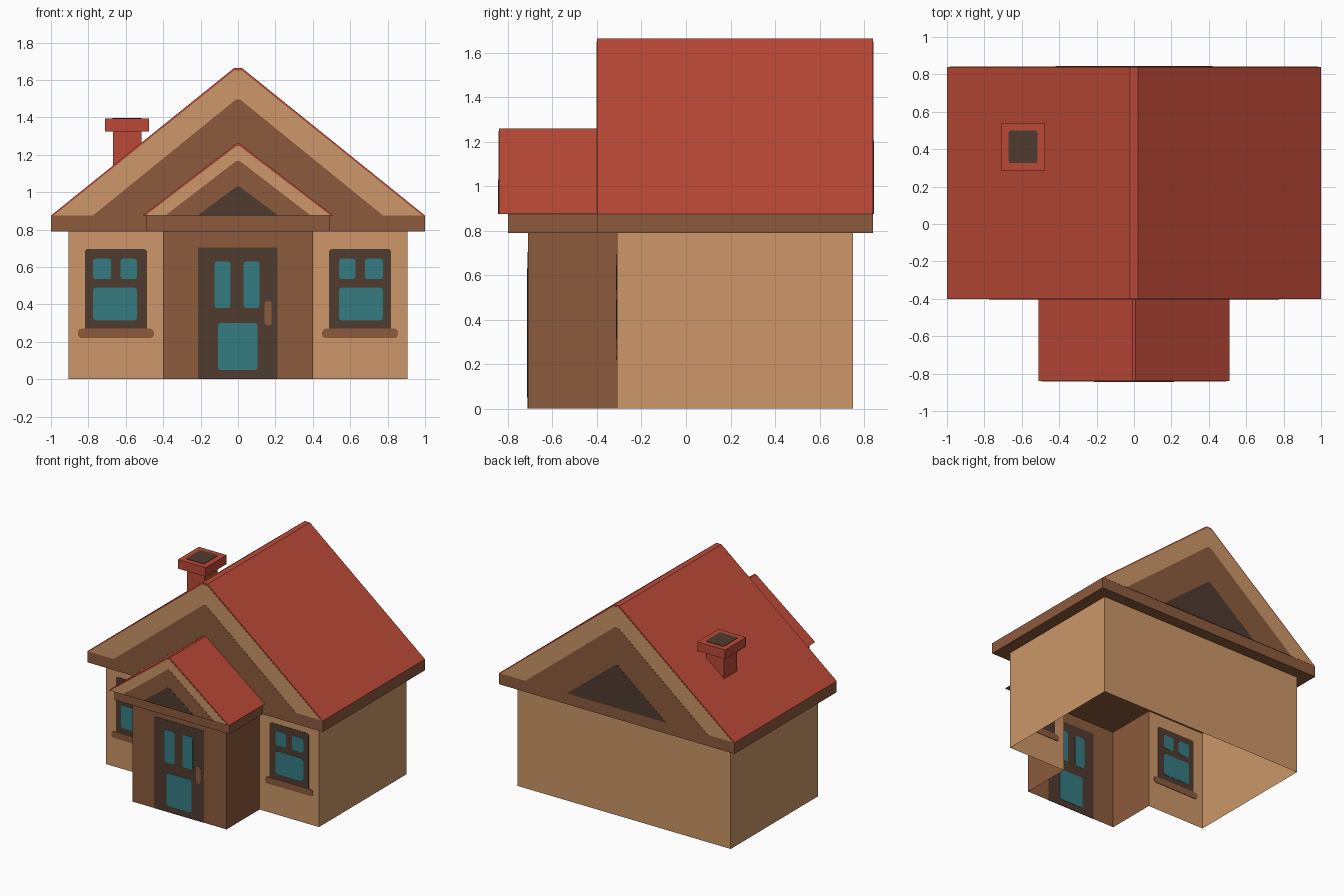
import bpy, bmesh, math

if "Cube" in bpy.data.objects:
    bpy.data.objects.remove(bpy.data.objects["Cube"])


def material(name, r, g, b):
    m = bpy.data.materials.new(name)
    lin = lambda c: ((c / 255 + 0.055) / 1.055) ** 2.4
    m.diffuse_color = (lin(r), lin(g), lin(b), 1)
    m.use_nodes = True
    m.node_tree.nodes["Principled BSDF"].inputs["Base Color"].default_value = m.diffuse_color
    return m


TAN = material("tan plaster", 204, 151, 104)
BROWN = material("brown wood", 140, 91, 61)
DARK = material("dark brown", 79, 59, 47)
RED = material("red roof", 187, 73, 55)
TEAL = material("teal glass", 53, 124, 130)


def finish(name, bm, mats):
    me = bpy.data.meshes.new(name)
    bm.to_mesh(me)
    bm.free()
    for m in mats:
        me.materials.append(m)
    ob = bpy.data.objects.new(name, me)
    bpy.context.collection.objects.link(ob)
    return ob


def prism(name, pts, a, b, mat, axis="y", under=None):
    """Extrude an outline from a to b along y (outline in xz) or z (outline in xy)."""
    bm = bmesh.new()
    at = (lambda p, t: (p[0], t, p[1])) if axis == "y" else (lambda p, t: (p[0], p[1], t))
    lo = [bm.verts.new(at(p, a)) for p in pts]
    hi = [bm.verts.new(at(p, b)) for p in pts]
    bm.faces.new(lo)
    bm.faces.new(hi[::-1])
    for i in range(len(pts)):
        j = (i + 1) % len(pts)
        bm.faces.new((lo[i], hi[i], hi[j], lo[j]))
    bmesh.ops.recalc_face_normals(bm, faces=bm.faces)
    bm.normal_update()
    if under:
        for f in bm.faces:
            f.material_index = int(f.normal.z < -0.9)
    return finish(name, bm, [mat, under] if under else [mat])


def rect(x0, x1, y0, y1, r=0.0):
    """Rectangle outline with optional rounded corners."""
    if not r:
        return [(x0, y0), (x1, y0), (x1, y1), (x0, y1)]
    pts = []
    corners = [(x1 - r, y1 - r), (x0 + r, y1 - r), (x0 + r, y0 + r), (x1 - r, y0 + r)]
    for k, (cx, cy) in enumerate(corners):
        for s in range(4):
            t = math.pi / 2 * (k + s / 3)
            pts.append((cx + r * math.cos(t), cy + r * math.sin(t)))
    return pts


def gable(half, z0, z1, tip):
    return [(-half, z0), (half, z0), (tip, z1), (-tip, z1)]


def plate(name, outline, y, thick, mat):
    """Thin detail straddling a wall, so it shows on both sides."""
    return prism(name, outline, y - thick / 2, y + thick / 2, mat)


def open_wall(name, path, height, mat):
    """Wall shell without floor or ceiling; path runs clockwise from above."""
    bm = bmesh.new()
    cols = [[bm.verts.new((x, y, z)) for z in (0, height)] for x, y in path]
    for p, q in zip(cols, cols[1:]):
        bm.faces.new((q[0], p[0], p[1], q[1]))
    return finish(name, bm, [mat])


# Walls: the shell is open underneath and open between house and porch
EAVE, TOP = 0.79, 0.875
FRONT, PORCH = -0.31, -0.71
open_wall("house_walls", [(-.4, FRONT), (-.905, FRONT), (-.905, .75), (.905, .75),
                          (.905, FRONT), (.4, FRONT)], EAVE, TAN)
open_wall("porch_walls", [(.4, FRONT), (.4, PORCH), (-.4, PORCH), (-.4, FRONT)], EAVE, BROWN)

# Eave slabs
prism("house_eave", rect(-1, 1, -0.40, 0.84), EAVE, TOP, BROWN, "z")
prism("porch_eave", rect(-0.49, 0.49, -0.80, -0.40), EAVE, TOP, BROWN, "z")

# Roofs
prism("house_roof", gable(1.0, TOP, 1.663, 0.022), -0.40, 0.84, RED, under=BROWN)
prism("porch_roof", gable(0.51, TOP, 1.26, 0.008), -0.84, -0.40, RED, under=BROWN)

# Layered gable faces: tan border, brown panel, dark centre
layers = [("border", TAN), ("panel", BROWN), ("centre", DARK)]
house_sizes = [(0.985, 1.65, 0.022), (0.775, 1.495, 0.012), (0.42, 1.205, 0.01)]
porch_sizes = [(0.495, 1.248, 0.006), (0.388, 1.168, 0.008), (0.215, 1.03, 0.008)]
for tag, y, sizes in (("front", -0.40, house_sizes), ("back", 0.84, house_sizes),
                      ("porch", -0.84, porch_sizes)):
    for i, ((part, mat), (half, z1, tip)) in enumerate(zip(layers, sizes)):
        plate(f"{tag}_gable_{part}", gable(half, TOP + 0.001, z1, tip), y, 0.003 * (i + 1), mat)

# Windows, mirrored left and right
for side, s in (("left", -1), ("right", 1)):
    def span(a, b, z0, z1, r):
        return rect(min(s * a, s * b), max(s * a, s * b), z0, z1, r)
    plate(f"{side}_window_frame", span(.487, .818, .25, .695, .012), FRONT, 0.004, DARK)
    plate(f"{side}_window_sill", span(.45, .855, .22, .27, .018), FRONT, 0.008, BROWN)
    for n, p in enumerate([(.54, .628, .535, .645), (.678, .775, .535, .645),
                           (.54, .775, .315, .49)]):
        plate(f"{side}_window_pane_{n}", span(*p, .015), FRONT, 0.008, TEAL)

# Door with three panes and a handle
plate("door", rect(-.215, .21, 0, .705, .006), PORCH, 0.004, DARK)
for n, p in enumerate([(-.125, -.04, .38, .63), (.03, .115, .38, .63), (-.108, .105, .05, .30)]):
    plate(f"door_pane_{n}", rect(*p, .015), PORCH, 0.008, TEAL)
plate("door_handle", rect(.142, .18, .288, .418, .016), PORCH, 0.008, BROWN)

# Chimney
prism("chimney_stack", rect(-.667, -.517, .335, .49), 1.10, 1.325, RED, "z")
prism("chimney_cap", rect(-.71, -.475, .285, .54), 1.325, 1.395, RED, "z")
prism("chimney_flue", rect(-.67, -.517, .325, .50, .012), 1.392, 1.398, DARK, "z")
